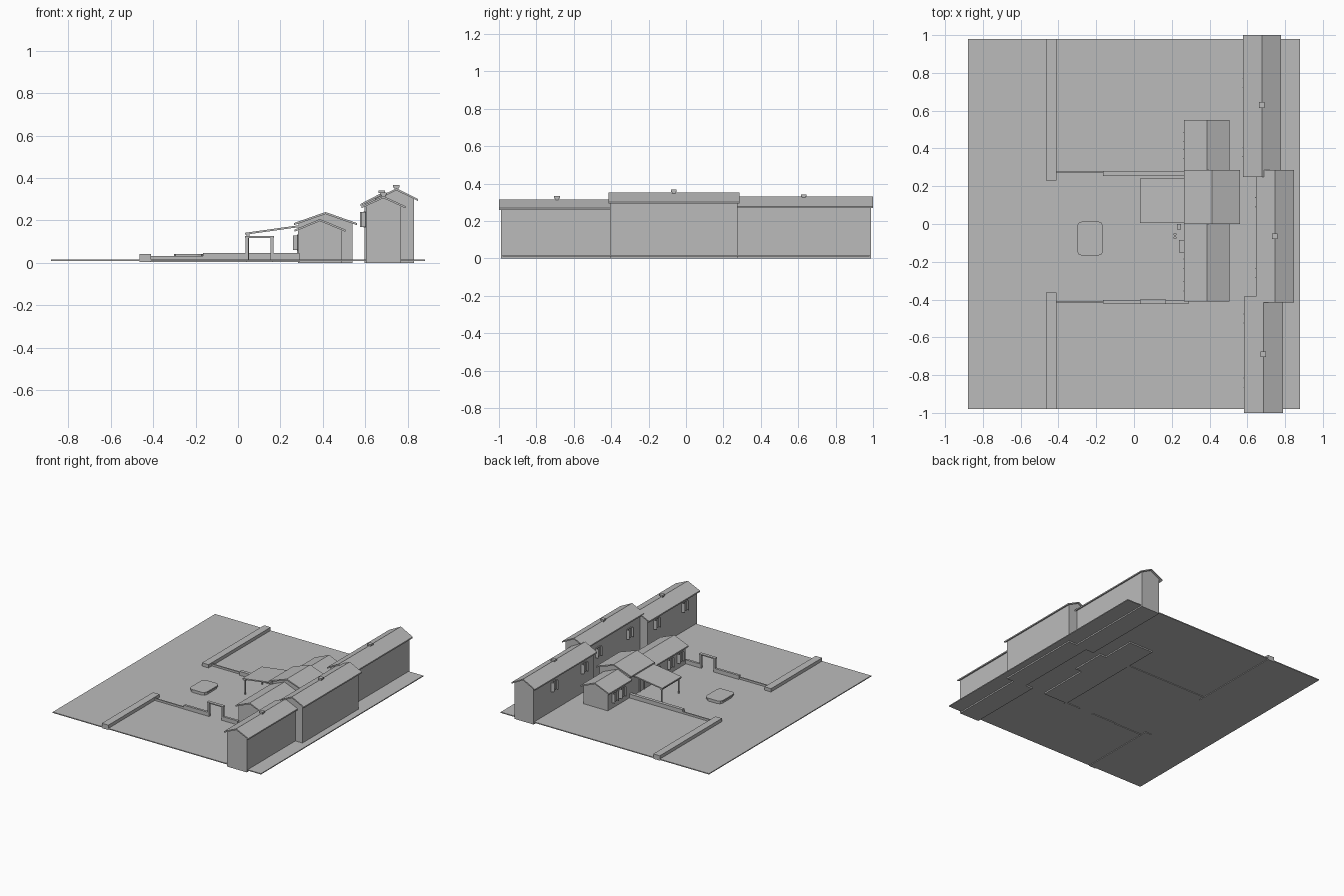
import bpy, bmesh, math
from mathutils import Matrix

old = bpy.data.objects.get("Cube")
if old:
    bpy.data.objects.remove(old)

grey = bpy.data.materials.new("plain grey")
grey.use_nodes = True
tone = (0.5, 0.5, 0.5, 1)
grey.diffuse_color = tone
for node in grey.node_tree.nodes:
    if node.type == 'BSDF_PRINCIPLED':
        node.inputs["Base Color"].default_value = tone


def finish(name, bm):
    bmesh.ops.recalc_face_normals(bm, faces=bm.faces[:])
    mesh = bpy.data.meshes.new(name)
    bm.to_mesh(mesh)
    bm.free()
    mesh.materials.append(grey)
    obj = bpy.data.objects.new(name, mesh)
    bpy.context.collection.objects.link(obj)
    return obj


def box(name, x, y, z, turn=0):
    """Box from (low, high) ranges, optionally turned about its centre."""
    size = [b - a for a, b in (x, y, z)]
    mid = [(a + b) / 2 for a, b in (x, y, z)]
    bm = bmesh.new()
    bmesh.ops.create_cube(bm, size=1, matrix=Matrix.Translation(mid)
                          @ Matrix.Rotation(turn, 4, 'Z') @ Matrix.Diagonal((*size, 1)))
    return finish(name, bm)


def prism(name, points, y):
    """Extrude an x-z outline along y."""
    bm = bmesh.new()
    face = bm.faces.new([bm.verts.new((px, y[0], pz)) for px, pz in points])
    out = bmesh.ops.extrude_face_region(bm, geom=[face])
    moved = [v for v in out["geom"] if isinstance(v, bmesh.types.BMVert)]
    bmesh.ops.translate(bm, verts=moved, vec=(0, y[1] - y[0], 0))
    return finish(name, bm)


def post(name, x, y, z, radius, sides=10):
    bm = bmesh.new()
    bmesh.ops.create_cone(bm, cap_ends=True, segments=sides, radius1=radius, radius2=radius,
                          depth=z[1] - z[0],
                          matrix=Matrix.Translation((x, y, (z[0] + z[1]) / 2)))
    return finish(name, bm)


def house(name, ridge_x, half, wall_half, eave, ridge, wall_y, roof_y):
    """Gabled walls under an overhanging pitched roof."""
    t = 0.01
    slope = (ridge - eave) / half
    top = ridge - t
    shoulder = top - slope * wall_half
    prism(name + "_walls", [(ridge_x - wall_half, 0), (ridge_x + wall_half, 0),
                            (ridge_x + wall_half, shoulder), (ridge_x, top),
                            (ridge_x - wall_half, shoulder)], wall_y)
    prism(name + "_roof", [(ridge_x - half, eave), (ridge_x, ridge), (ridge_x + half, eave),
                           (ridge_x + half, eave - t), (ridge_x, top),
                           (ridge_x - half, eave - t)], roof_y)


def window(x, y, z):
    """Framed window on a west wall with two open shutters."""
    w = 0.022
    for side in (-1, 1):
        edge = y + side * w
        box("window_jamb", (x - 0.005, x + 0.002), (edge - 0.003, edge + 0.003), z)
        hinge = y + side * (w + 0.006)
        box("shutter", (x - 0.023, x), (hinge - 0.002, hinge + 0.002), z, side * 0.4)
    for level in z:
        box("window_rail", (x - 0.006, x + 0.002), (y - w, y + w), (level - 0.003, level + 0.003))
    box("window_bar", (x - 0.003, x + 0.002), (y - 0.002, y + 0.002), z)


def chimney(x, y, top):
    box("chimney_stack", (x - 0.009, x + 0.009), (y - 0.009, y + 0.009), (top - 0.05, top - 0.01))
    box("chimney_cap", (x - 0.015, x + 0.015), (y - 0.015, y + 0.015), (top - 0.012, top))


# Ground
box("ground", (-0.88, 0.88), (-0.98, 0.98), (0.01, 0.017))

# Tall back row
house("south_house", 0.685, 0.103, 0.083, 0.268, 0.315, (-0.99, -0.395), (-1, -0.385))
house("north_house", 0.677, 0.1, 0.08, 0.278, 0.33, (0.265, 0.988), (0.25, 1))
house("middle_house", 0.746, 0.101, 0.082, 0.302, 0.352, (-0.405, 0.275), (-0.415, 0.285))
chimney(0.685, -0.69, 0.332)
chimney(0.677, 0.63, 0.342)
chimney(0.746, -0.065, 0.367)
for wx, ys in ((0.602, (-0.84, -0.5)), (0.664, (-0.26, 0.115)), (0.597, (0.382, 0.745))):
    for wy in ys:
        window(wx, wy, (0.17, 0.24))

# Low front house with two wings
house("south_wing", 0.386, 0.12, 0.103, 0.157, 0.207, (-0.4, 0.01), (-0.41, 0.01))
house("north_wing", 0.386, 0.12, 0.103, 0.157, 0.207, (0.27, 0.54), (0.27, 0.55))
house("centre_house", 0.412, 0.148, 0.128, 0.188, 0.24, (0.01, 0.275), (0, 0.285))
for wy in (-0.33, -0.21, 0.37, 0.46):
    window(0.283, wy, (0.06, 0.13))

# Doors
for dy in (0.13, -0.06):
    for side in (-1, 1):
        box("door_jamb", (0.277, 0.287), (dy + side * 0.027 - 0.003, dy + side * 0.027 + 0.003),
            (0.01, 0.112))
    box("door_lintel", (0.276, 0.287), (dy - 0.03, dy + 0.03), (0.112, 0.119))

# Porch
prism("porch_roof", [(0.033, 0.133), (0.033, 0.142), (0.29, 0.178), (0.29, 0.169)], (0.005, 0.24))
box("porch_beam", (0.04, 0.054), (0.01, 0.235), (0.124, 0.136))
for py in (0.02, 0.225):
    post("porch_post", 0.047, py, (0.01, 0.128), 0.005)

# Courtyard walls
box("north_yard_wall", (-0.465, -0.41), (0.23, 0.98), (0.005, 0.042))
box("south_yard_wall", (-0.465, -0.41), (-0.98, -0.362), (0.005, 0.042))
for side, wy in (("north", 0.275), ("south", -0.414)):
    box(side + "_low_wall", (-0.415, -0.165), (wy - 0.005, wy + 0.005), (0.005, 0.032))
box("north_side_wall", (-0.165, 0.29), (0.255, 0.28), (0.005, 0.047))
for span in ((-0.165, 0.04), (0.16, 0.29)):
    box("south_side_wall", span, (-0.42, -0.402), (0.005, 0.047))

# Gate
for gx in (0.042, 0.16):
    box("gate_post", (gx - 0.007, gx + 0.007), (-0.42, -0.402), (0.01, 0.12))
box("gate_beam", (0.033, 0.169), (-0.423, -0.399), (0.118, 0.126))

# Basin with chamfered corners
def basin_slab(name, inset, z):
    slab = box(name, (-0.302 + inset, -0.163 - inset), (-0.168 + inset, 0.014 - inset), z)
    bm = bmesh.new()
    bm.from_mesh(slab.data)
    uprights = [e for e in bm.edges if abs(e.verts[0].co.z - e.verts[1].co.z) > 0.001]
    bmesh.ops.bevel(bm, geom=uprights, offset=0.028, segments=2, profile=0.5, affect='EDGES')
    bm.to_mesh(slab.data)
    bm.free()

basin_slab("basin_body", 0.006, (0.01, 0.034))
basin_slab("basin_rim", 0, (0.032, 0.042))

# Bench and pots by the wall
box("bench_seat", (0.238, 0.265), (-0.152, -0.085), (0.034, 0.039))
for by in (-0.145, -0.092):
    box("bench_leg", (0.242, 0.261), (by - 0.003, by + 0.003), (0.012, 0.036))
for py in (-0.055, -0.073):
    post("pot", 0.217, py, (0.012, 0.032), 0.008)
box("crate", (0.228, 0.25), (-0.03, 0), (0.012, 0.036))
